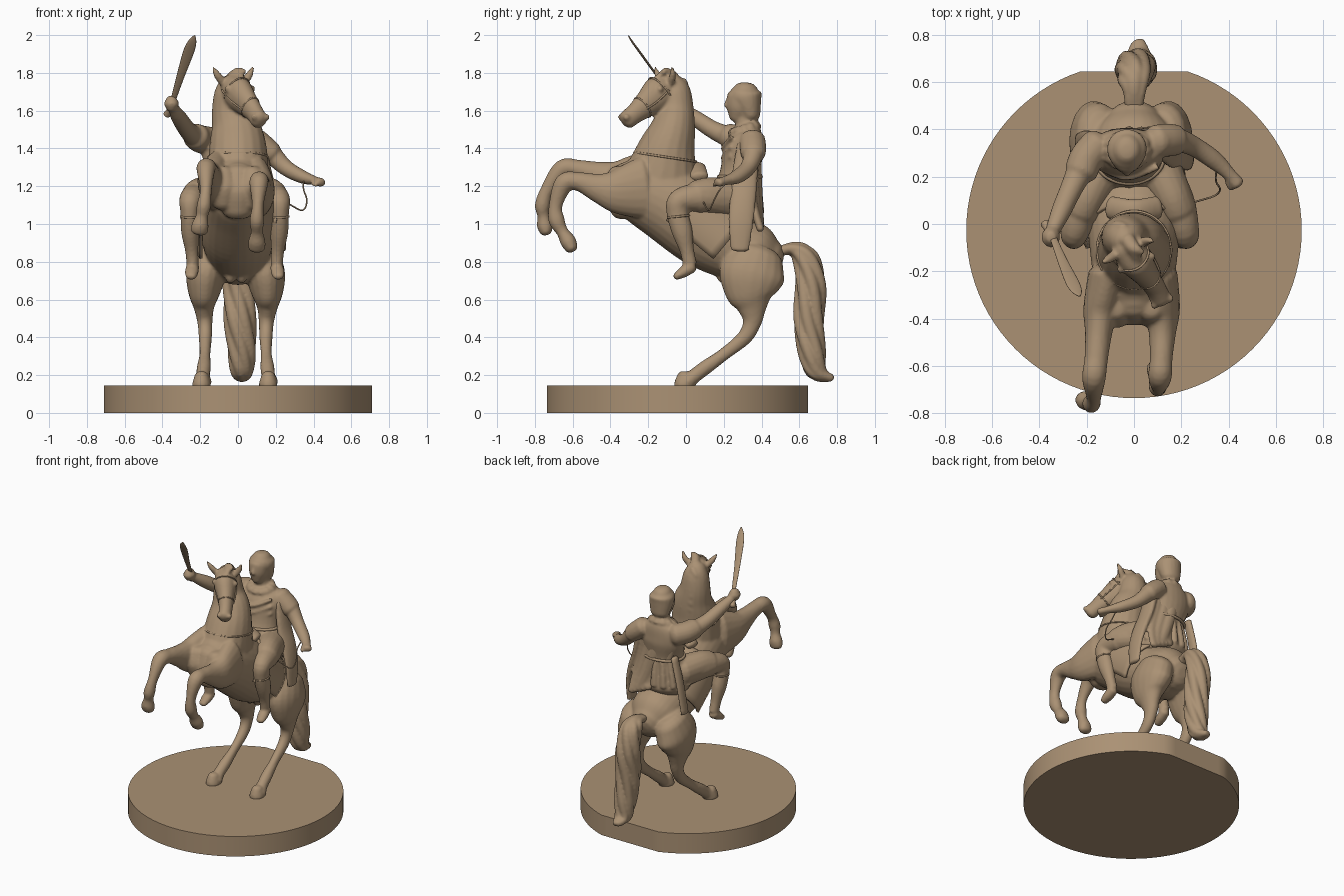
import bpy, bmesh, math
from mathutils import Vector

X, Y = (1, 0, 0), (0, 1, 0)
BRONZE = bpy.data.materials.new("bronze")
BRONZE.diffuse_color = (.405, .285, .175, 1)


def spline(secs, steps=5):
    """Catmull-Rom through sections (x, y, z, half width, half depth)."""
    p = [secs[0]] + list(secs) + [secs[-1]]
    out = []
    for i in range(1, len(p) - 2):
        for k in range(steps):
            t = k / steps
            out.append([0.5 * (2 * b + (c - a) * t + (2 * a - 5 * b + 4 * c - d) * t * t
                               + (3 * b - a - 3 * c + d) * t ** 3)
                        for a, b, c, d in zip(p[i - 1], p[i], p[i + 1], p[i + 2])])
    return out + [list(secs[-1])]


def loft(bm, secs, lat=X, sides=18):
    """Smooth closed limb of elliptical sections with rounded ends."""
    s = spline(secs)
    pos = [Vector(q[:3]) for q in s]
    rings = []
    for i, q in enumerate(s):
        t = (pos[min(i + 1, len(s) - 1)] - pos[max(i - 1, 0)]).normalized()
        u = (Vector(lat) - t * t.dot(Vector(lat))).normalized()
        v = t.cross(u)
        a, b = q[3], q[4]
        r = min(a, b)
        cap = [(0, 1)]
        if i == 0:
            cap = [(-.55 * r, .3), (-.45 * r, .65), (-.2 * r, .9), (0, 1)]
        elif i == len(s) - 1:
            cap = [(0, 1), (.2 * r, .9), (.45 * r, .65), (.55 * r, .3)]
        for off, k in cap:
            rings.append([bm.verts.new(pos[i] + t * off
                          + u * a * k * math.cos(2 * math.pi * j / sides)
                          + v * b * k * math.sin(2 * math.pi * j / sides)) for j in range(sides)])
    for r0, r1 in zip(rings, rings[1:]):
        for j in range(sides):
            bm.faces.new((r0[j], r0[(j + 1) % sides], r1[(j + 1) % sides], r1[j]))
    bm.faces.new(rings[0])
    bm.faces.new(rings[-1])


def ball(bm, x, y, z, a, b, c):
    loft(bm, [(x, y, z - c * .7, a * .7, b * .7), (x, y, z, a, b), (x, y, z + c * .7, a * .7, b * .7)])


def flip(secs, dx=.02):
    return [(-(s[0] + dx),) + tuple(s[1:]) for s in secs]


def finish(name, bm, voxel=None, smooth=3):
    bmesh.ops.recalc_face_normals(bm, faces=bm.faces)
    me = bpy.data.meshes.new(name)
    bm.to_mesh(me)
    bm.free()
    ob = bpy.data.objects.new(name, me)
    bpy.context.collection.objects.link(ob)
    bpy.context.view_layer.objects.active = ob
    if voxel:
        m = ob.modifiers.new("blend", 'REMESH')
        m.mode, m.voxel_size = 'VOXEL', voxel
        m = ob.modifiers.new("soften", 'SMOOTH')
        m.iterations = smooth
        for n in ("blend", "soften"):
            bpy.ops.object.modifier_apply(modifier=n)
    ob.data.shade_smooth()
    ob.data.materials.clear()
    ob.data.materials.append(BRONZE)
    return ob


def cord(name, pts, r, closed=False):
    cu = bpy.data.curves.new(name, 'CURVE')
    cu.dimensions, cu.bevel_depth, cu.bevel_resolution, cu.resolution_u = '3D', r, 2, 6
    sp = cu.splines.new('NURBS')
    sp.points.add(len(pts) - 1)
    for p, q in zip(sp.points, pts):
        p.co = (*q, 1)
    sp.order_u, sp.use_endpoint_u, sp.use_cyclic_u = 3, True, closed
    cu.materials.append(BRONZE)
    bpy.context.collection.objects.link(bpy.data.objects.new(name, cu))


def strap(name, c, axis, lat, a, b, r=.006):
    t = Vector(axis).normalized()
    u = (Vector(lat) - t * t.dot(Vector(lat))).normalized()
    v = t.cross(u)
    cord(name, [Vector(c) + u * a * math.cos(k * math.pi / 12) + v * b * math.sin(k * math.pi / 12)
                for k in range(24)], r, True)


# round base, trimmed flat at the back
bm = bmesh.new()
bmesh.ops.create_cone(bm, cap_ends=True, segments=96, radius1=.71, radius2=.71, depth=.145)
for v in bm.verts:
    v.co.y = min(v.co.y - .027, .645)
    v.co.z += .0725
base = finish("base", bm)
base.select_set(True)
bpy.ops.object.shade_smooth_by_angle()

# horse: barrel, neck, head
bm = bmesh.new()
loft(bm, [(0, -.34, 1.21, .12, .12), (0, -.25, 1.19, .165, .18), (0, -.08, 1.11, .19, .212),
          (0, .1, .97, .20, .205), (0, .25, .88, .18, .18), (0, .37, .83, .17, .165), (0, .44, .80, .12, .12)], sides=28)
loft(bm, [(0, -.14, 1.2, .165, .22), (0, -.105, 1.38, .155, .16), (-.01, -.07, 1.5, .135, .122),
          (-.035, -.055, 1.6, .105, .098), (-.04, -.06, 1.7, .085, .085), (-.04, -.075, 1.75, .06, .06)])
HEAD = (.9, .4, 0)
loft(bm, [(-.04, -.09, 1.745, .06, .06), (0, -.145, 1.69, .074, .095), (.05, -.21, 1.635, .056, .072),
          (.09, -.27, 1.585, .045, .054), (.112, -.315, 1.55, .045, .05)], HEAD)
loft(bm, [(-.08, -.13, 1.75, .022, .02), (-.11, -.15, 1.79, .02, .017), (-.132, -.165, 1.83, .007, .007)])
loft(bm, [(.03, -.08, 1.75, .022, .02), (.06, -.07, 1.79, .02, .017), (.08, -.075, 1.83, .007, .007)])
# chest muscles, brows, nostrils
ball(bm, 0, -.33, 1.17, .12, .1, .15)
for s in (-1, 1):
    ball(bm, s * .075, -.35, 1.19, .085, .09, .12)
    ball(bm, .01 + s * .065, -.165 + s * .028, 1.715, .018, .018, .016)
    ball(bm, .12 + s * .034, -.33 + s * .014, 1.565, .015, .018, .016)
    ball(bm, s * .03 - .01, .20, .72, .03, .04, .03)
# crest of hair and forelock
for k in range(9):
    t = k / 8
    y, z, x = .015 + .03 * math.sin(t * 3), 1.74 - .38 * t, -.04 + .04 * t
    loft(bm, [(x, y - .03, z + .02, .02, .018), (x - .03, y - .02, z - .02, .025, .02), (x - .06, y - .04, z - .08, .014, .012)])
loft(bm, [(-.03, -.06, 1.785, .03, .022), (0, -.11, 1.80, .028, .02), (.02, -.17, 1.76, .015, .012)])
loft(bm, [(-.03, -.06, 1.78, .025, .02), (0, -.1, 1.81, .025, .018), (.035, -.12, 1.805, .014, .014)])
# hind legs
hind = [(.12, .38, .83, .10, .14), (.145, .35, .73, .105, .175), (.155, .34, .63, .083, .135), (.155, .35, .555, .054, .08),
        (.15, .35, .48, .04, .05), (.148, .31, .40, .035, .04), (.15, .2, .31, .029, .033),
        (.155, .11, .245, .037, .038), (.16, .05, .2, .037, .038), (.163, .01, .165, .05, .04)]
loft(bm, hind)
loft(bm, flip(hind, .025))
for x in (.16, -.193):
    loft(bm, [(x, 0, .20, .036, .045), (x, -.005, .16, .048, .056), (x, -.005, .145, .05, .058)])
# raised forelegs
loft(bm, [(.10, -.22, 1.19, .085, .17), (.12, -.36, 1.175, .075, .125), (.12, -.46, 1.19, .058, .08), (.115, -.57, 1.225, .048, .05),
          (.11, -.645, 1.215, .05, .052), (.105, -.69, 1.1, .031, .036), (.1, -.685, 1.02, .039, .043),
          (.1, -.655, .96, .032, .032), (.1, -.625, .91, .045, .042), (.1, -.605, .87, .045, .034)])
loft(bm, [(-.11, -.22, 1.22, .085, .17), (-.14, -.36, 1.225, .075, .12), (-.15, -.46, 1.255, .058, .078), (-.16, -.57, 1.29, .05, .05),
          (-.17, -.655, 1.29, .05, .05), (-.17, -.735, 1.18, .031, .036), (-.18, -.76, 1.1, .038, .04),
          (-.19, -.755, 1.045, .032, .032), (-.2, -.748, .995, .045, .042), (-.205, -.742, .96, .045, .034)])
finish("horse", bm, .0095, 3)

# tail of twisted locks
bm = bmesh.new()
tail = [(0, .43, .83), (0, .56, .87), (0, .63, .83), (.005, .66, .68), (.01, .65, .5), (.02, .665, .33), (.02, .69, .215), (.02, .76, .185)]
wide = [.01, .025, .045, .055, .055, .048, .034, .012]
for k in range(6):
    loft(bm, [(x + w * math.cos(k * 1.047 + i * .75), y + w * .95 * math.sin(k * 1.047 + i * .75), z,
               .018 + w * .28, .018 + w * .28) for i, ((x, y, z), w) in enumerate(zip(tail, wide))])
loft(bm, [(*p, w + .01, w + .01) for p, w in zip(tail, wide)])
finish("tail", bm, .009, 2)

# saddle cloth
bm = bmesh.new()
rows = []
for i in range(9):
    t = i / 8
    row = []
    for j in range(-14, 15):
        q = math.radians(112) * j / 14
        d = .222 * math.cos(q)
        row.append(bm.verts.new((.211 * math.sin(q), -.05 + .25 * t + .64 * d, 1.085 - .205 * t + .77 * d)))
    rows.append(row)
for r0, r1 in zip(rows, rows[1:]):
    for j in range(28):
        bm.faces.new((r0[j], r0[j + 1], r1[j + 1], r1[j]))
ob = finish("saddle_cloth", bm)
m = ob.modifiers.new("thickness", 'SOLIDIFY')
m.thickness, m.offset = .016, 0
bm = bmesh.new()
loft(bm, [(-.1, .07, 1.25, .05, .03), (0, .055, 1.30, .05, .03), (.1, .07, 1.25, .05, .03)], Y)
finish("saddle_pommel", bm, .009)

# rider: torso, head, hair
bm = bmesh.new()
loft(bm, [(-.02, .26, 1.04, .18, .14), (-.02, .265, 1.15, .16, .125), (-.02, .285, 1.27, .14, .105),
          (-.03, .305, 1.39, .165, .105), (-.03, .325, 1.47, .145, .08), (-.03, .32, 1.52, .06, .06), (-.03, .31, 1.6, .05, .055)], sides=24)
loft(bm, [(-.03, .27, 1.56, .04, .045), (-.03, .285, 1.61, .064, .075), (-.03, .305, 1.67, .072, .088), (-.03, .31, 1.71, .055, .065)])
loft(bm, [(-.03, .345, 1.57, .066, .05), (-.03, .33, 1.63, .08, .07), (-.03, .315, 1.685, .083, .09), (-.03, .315, 1.716, .06, .066)])
loft(bm, [(-.03, .222, 1.655, .01, .012), (-.03, .21, 1.625, .013, .013)])
for k in range(12):
    q = k * math.pi / 6
    ball(bm, -.03 + .07 * math.cos(q), .31 + .06 * math.sin(q), 1.50 - .018 * math.cos(q + 1.6), .036, .03, .022)
# tunic folds
for k in range(16):
    q = k * math.pi / 8
    c, s = math.cos(q), math.sin(q)
    loft(bm, [(-.02 + .13 * c, .28 + .1 * s, 1.25, .013, .012), (-.02 + .16 * c, .265 + .125 * s, 1.14, .02, .018),
              (-.02 + .175 * c, .255 + .14 * s, 1.06, .024, .02)])
# diagonal folds across the chest
for k in range(3):
    loft(bm, [(-.15, .24, 1.40 - .05 * k, .012, .012), (-.03, .195, 1.40 - .05 * k, .012, .012), (.1, .24, 1.46 - .05 * k, .012, .012)], Y)
# legs and feet
leg = [(.09, .25, 1.12, .09, .10), (.175, .1, 1.14, .08, .085), (.215, -.03, 1.125, .062, .064), (.22, -.045, 1.06, .05, .058),
       (.218, -.02, .96, .048, .055), (.21, .005, .86, .035, .038), (.205, .02, .79, .033, .038)]
foot = [(.205, .03, .775, .034, .034), (.21, -.015, .745, .036, .03), (.215, -.055, .72, .028, .018)]
for secs in (leg, foot, [(.1, .24, 1.14, .10, .10), (.16, .12, 1.15, .085, .098), (.19, .05, 1.14, .08, .088)]):
    loft(bm, secs)
    loft(bm, flip(secs, .035))
# raised arm and fist
loft(bm, [(-.16, .33, 1.44, .07, .07), (-.215, .25, 1.455, .06, .06), (-.265, .15, 1.495, .048, .048),
          (-.31, .05, 1.56, .042, .042), (-.345, -.03, 1.615, .03, .03)])
loft(bm, [(-.15, .34, 1.44, .072, .075), (-.2, .28, 1.45, .073, .074), (-.225, .22, 1.465, .07, .068)])
ball(bm, -.352, -.055, 1.637, .04, .045, .038)
# lowered arm and hand
loft(bm, [(.10, .35, 1.44, .065, .065), (.165, .36, 1.385, .055, .056), (.25, .33, 1.3, .043, .043),
          (.34, .27, 1.25, .04, .036), (.405, .21, 1.23, .028, .024), (.44, .17, 1.22, .03, .024)], Y)
loft(bm, [(.09, .35, 1.445, .07, .065), (.14, .355, 1.405, .07, .064), (.18, .355, 1.37, .066, .06)], Y)
loft(bm, [(.40, .2, 1.23, .015, .015), (.40, .17, 1.215, .014, .014), (.415, .145, 1.205, .01, .01)])
finish("rider", bm, .009, 3)

# cloak with folds, side drape
bm = bmesh.new()
for k in range(5):
    f = (k - 2) / 2
    loft(bm, [(-.03 + .11 * f, .365, 1.46, .035, .02), (-.01 + .1 * f, .38 - .03 * abs(f), 1.3, .035, .02),
              (.05 + .09 * f, .385 - .03 * abs(f), 1.12, .034, .022), (.1 + .06 * f, .395, 1.0 - .03 * f, .028, .02)])
loft(bm, [(.12, .33, 1.42, .06, .03), (.155, .31, 1.25, .07, .03), (.2, .30, 1.12, .07, .03),
          (.23, .29, 1.0, .066, .022), (.235, .285, .865, .05, .02)], Y)
finish("cloak", bm, .009, 3)
# scabbard
bm = bmesh.new()
loft(bm, [(-.16, .36, 1.28, .03, .02), (-.205, .36, 1.1, .036, .018), (-.235, .35, .9, .036, .016)], Y)
finish("scabbard", bm)
# sword
bm = bmesh.new()
loft(bm, [(-.345, -.05, 1.65, .014, .007), (-.305, -.15, 1.78, .021, .006), (-.262, -.245, 1.91, .029, .006),
          (-.242, -.285, 1.965, .022, .005), (-.23, -.305, 1.997, .005, .003)])
finish("sword_blade", bm)
bm = bmesh.new()
loft(bm, [(-.375, 0, 1.58, .02, .02), (-.36, -.03, 1.61, .014, .014), (-.343, -.07, 1.665, .014, .014)])
finish("sword_grip", bm)

# harness, bridle and reins
strap("breast_strap", (0, -.11, 1.355), (.0, .15, 1), X, .157, .167)
strap("noseband", (.065, -.23, 1.617), (.45, -.6, -.55), HEAD, .049, .063, .005)
strap("browband", (-.005, -.135, 1.70), (.4, -.6, -.55), HEAD, .072, .093, .005)
strap("belt", (-.02, .285, 1.25), (0, 0, 1), X, .146, .113, .01)
for s in (-1, 1):
    cord("cheek_strap", [(.065 + s * .046, -.23 + s * .02, 1.61), (.03 + s * .064, -.18 + s * .03, 1.64),
                         (-.02 + s * .067, -.12 + s * .03, 1.71)], .005)
cord("loose_rein", [(.35, .23, 1.23), (.34, .18, 1.19), (.37, .15, 1.13), (.35, .12, 1.06), (.28, .1, 1.1), (.21, .08, 1.14)], .004)
for x in (.22, -.255):
    strap("boot_cuff", (x, -.04, 1.04), (0, .1, -1), X, .048, .056, .006)
